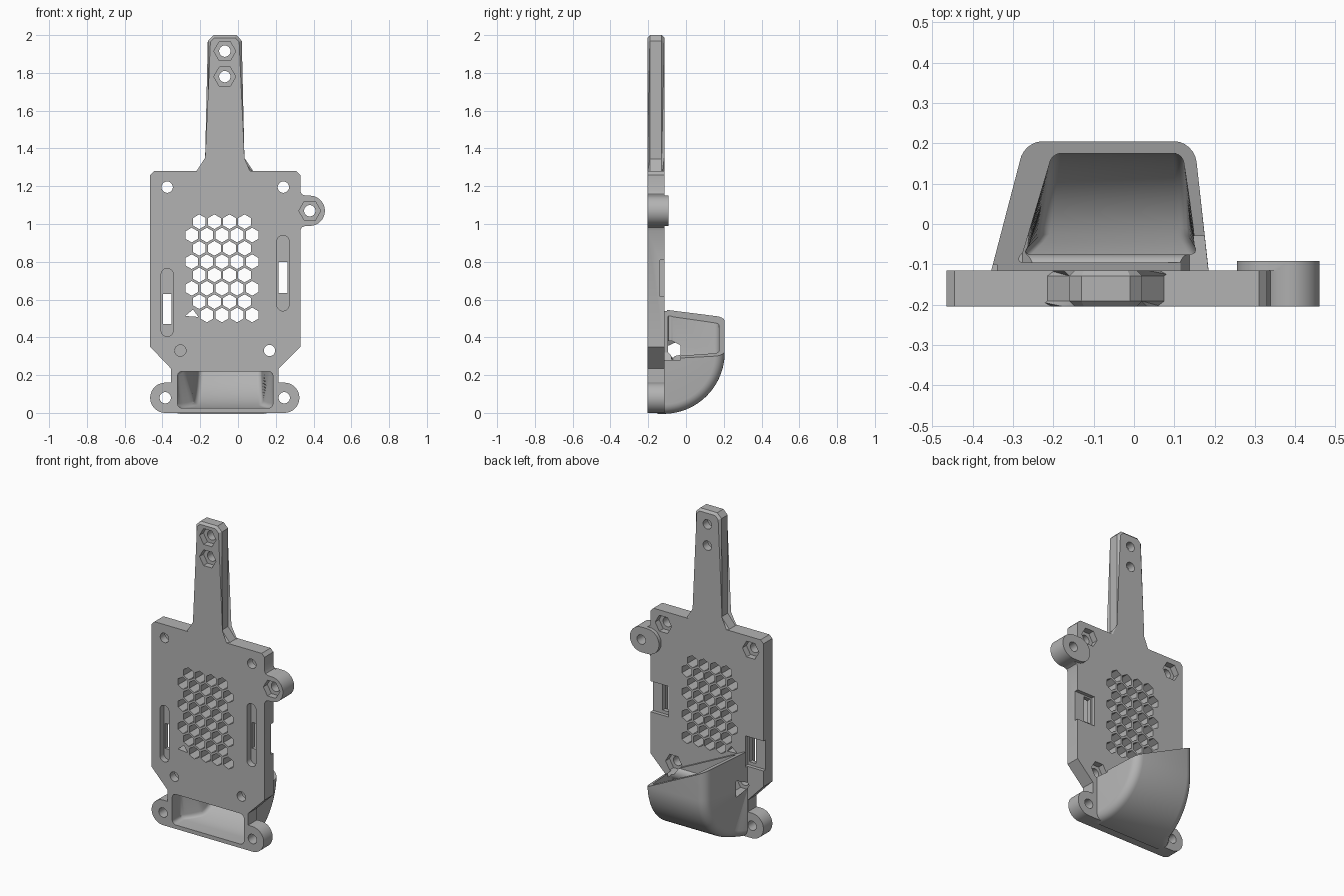
import bpy, bmesh, math
from math import pi, sin, cos

if "Cube" in bpy.data.objects:
    bpy.data.objects.remove(bpy.data.objects["Cube"], do_unlink=True)

FRONT, BACK = -0.205, -0.115

gray = bpy.data.materials.new("light gray plastic")
gray.use_nodes = True
gray.diffuse_color = (0.45, 0.45, 0.45, 1)
gray.node_tree.nodes["Principled BSDF"].inputs["Base Color"].default_value = (0.45, 0.45, 0.45, 1)


def make(name, bm):
    bmesh.ops.recalc_face_normals(bm, faces=bm.faces[:])
    mesh = bpy.data.meshes.new(name)
    bm.to_mesh(mesh)
    bm.free()
    mesh.materials.append(gray)
    ob = bpy.data.objects.new(name, mesh)
    bpy.context.scene.collection.objects.link(ob)
    return ob


def add_prism(bm, pts, y0, y1):
    a = [bm.verts.new((x, y0, z)) for x, z in pts]
    b = [bm.verts.new((x, y1, z)) for x, z in pts]
    n = len(pts)
    faces = [bm.faces.new(a), bm.faces.new(b)]
    for i in range(n):
        bm.faces.new((a[i], a[(i + 1) % n], b[(i + 1) % n], b[i]))
    return faces


def prisms(name, outlines, y0, y1, bevel=0):
    bm = bmesh.new()
    for pts in outlines:
        caps = add_prism(bm, pts, y0, y1)
        if bevel:
            edges = {e for f in caps for e in f.edges}
            bmesh.ops.bevel(bm, geom=list(edges), offset=bevel, segments=1, affect='EDGES')
    return make(name, bm)


def ring(cx, cz, r, n, turn=0):
    return [(cx + r * cos(2 * pi * i / n + turn), cz + r * sin(2 * pi * i / n + turn)) for i in range(n)]


def box(x0, x1, z0, z1):
    return [(x0, z0), (x1, z0), (x1, z1), (x0, z1)]


def capsule(xa, za, xb, zb, r, n=20):
    """Stadium outline from point a to point b."""
    d = math.atan2(zb - za, xb - xa)
    end = [(xb + r * cos(d - pi / 2 + pi * i / n), zb + r * sin(d - pi / 2 + pi * i / n)) for i in range(n + 1)]
    start = [(xa + r * cos(d + pi / 2 + pi * i / n), za + r * sin(d + pi / 2 + pi * i / n)) for i in range(n + 1)]
    return end + start


def combine(target, tool, op):
    mod = target.modifiers.new(op, 'BOOLEAN')
    mod.operation, mod.solver, mod.object = op, 'EXACT', tool
    bpy.context.view_layer.objects.active = target
    bpy.ops.object.modifier_apply(modifier=mod.name)
    bpy.data.objects.remove(tool, do_unlink=True)


def curve(y, pts):
    """Piecewise linear lookup."""
    for (ya, xa), (yb, xb) in zip(pts, pts[1:]):
        if y <= yb:
            t = max(0, (y - ya) / (yb - ya))
            return xa + (xb - xa) * t
    return pts[-1][1]


# Duct sweep: a rounded section turned a quarter about the pivot line
PY, PZ, STEPS = -0.12, 0.32, 24


def sweep(name, left, right, low, high, radius, round_low, lead, rise):
    stations = [(0, -lead, 0)] + [(pi / 2 * i / STEPS, 0, 0) for i in range(STEPS + 1)] + [(pi / 2, 0, rise)]
    bm = bmesh.new()
    rows = []
    for ang, dy, dz in stations:
        lo = low[0] + (low[1] - low[0]) * ang / (pi / 2)
        # corners as side, radial level, start angle
        section = []
        for side, level, a0 in ((1, high, 0), (0, high, 90), (0, lo, 180), (1, lo, 270)):
            inward = 1 if side == 0 else -1
            if level == lo and not round_low:
                section.append((side, 0, lo))
                continue
            down = -1 if level == high else 1
            for k in range(7):
                a = math.radians(a0 + 15 * k)
                section.append((side, inward * radius + radius * cos(a),
                                level + down * radius + radius * sin(a)))
        row = []
        for side, off, r in section:
            y = PY + r * sin(ang) + dy
            x = curve(y, right if side else left) + off
            row.append(bm.verts.new((x, y, PZ - r * cos(ang) + dz)))
        rows.append(row)
    n = len(rows[0])
    for a, b in zip(rows, rows[1:]):
        for i in range(n):
            bm.faces.new((a[i], a[(i + 1) % n], b[(i + 1) % n], b[i]))
    bm.faces.new(rows[0])
    bm.faces.new(rows[-1])
    bmesh.ops.remove_doubles(bm, verts=bm.verts[:], dist=0.0002)
    return make(name, bm)


# Main plate with clipped corners
body = prisms("mounting_plate", [[
    (-0.355, 0.05), (0.215, 0.05), (0.215, 0.235), (0.33, 0.35), (0.33, 1.26), (0.31, 1.28),
    (-0.445, 1.28), (-0.465, 1.26), (-0.465, 0.35), (-0.355, 0.235)]], FRONT, BACK)

# Lower ears, side ear with fillets, and chamfered arm
combine(body, prisms("lower_ears", [capsule(-0.385, 0.08, 0.245, 0.08, 0.08)], FRONT, BACK), 'UNION')
combine(body, prisms("ear_web", [[(0.3, 0.96), (0.33, 0.965), (0.338, 0.982), (0.36, 0.992),
                                  (0.36, 1.148), (0.338, 1.158), (0.33, 1.175), (0.3, 1.18)]],
                     FRONT, BACK), 'UNION')
combine(body, prisms("side_ear", [capsule(0.335, 1.07, 0.38, 1.07, 0.08)], FRONT, -0.092), 'UNION')
combine(body, prisms("arm", [[
    (-0.24, 1.25), (-0.16, 1.345), (-0.16, 1.97), (-0.13, 2), (-0.01, 2),
    (0.02, 1.97), (0.02, 1.345), (0.1, 1.25)]], FRONT, BACK, 0.014), 'UNION')

# Curved air duct with a slanted mouth
duct = sweep("air_duct", [(BACK, -0.355), (-0.045, -0.31), (0.2, -0.277)],
             [(BACK, 0.185), (0.2, 0.15)], (0, 0), 0.325, 0.05, False, 0.03, 0.3)


def slant(x):
    return 0.475 - 0.485 * (x + 0.205)


combine(duct, prisms("mouth_cutter", [[(-0.6, slant(-0.6)), (0.6, slant(0.6)), (0.6, 1), (-0.6, 1)]],
                     -0.4, 0.5), 'DIFFERENCE')
combine(body, duct, 'UNION')
passage = sweep("passage_cutter", [(BACK, -0.32), (-0.03, -0.235), (0.18, -0.205)],
                [(BACK, 0.185), (-0.03, 0.135), (0.18, 0.122)], (0.1, 0.025), 0.295, 0.025, True, 0.15, 0.4)
combine(body, passage, 'DIFFERENCE')

# Honeycomb vent
cells = []
for row in range(8):
    odd = row % 2
    for col in range(4 + odd):
        if row == 7 and col == 0:
            cells.append([(-0.28, 0.513), (-0.21, 0.508), (-0.238, 0.547)])
        else:
            cells.append(ring(-0.205 + 0.08 * col - 0.04 * odd, 1.012 - 0.0705 * row, 0.039, 6, pi / 6))
combine(body, prisms("vent_cutter", cells, -0.3, -0.1), 'DIFFERENCE')

# Screw holes, with nut pockets in front or behind
front_nuts = [(-0.07, 1.915), (-0.07, 1.78), (0.38, 1.07)]
back_nuts = [(-0.375, 1.195), (0.24, 1.195), (-0.305, 0.33), (0.167, 0.33)]
plain = [(-0.385, 0.08), (0.245, 0.08)]
combine(body, prisms("hole_cutter", [ring(x, z, 0.03, 24) for x, z in front_nuts + back_nuts + plain],
                     -0.3, -0.06), 'DIFFERENCE')
combine(body, prisms("front_nut_cutter", [ring(x, z, 0.058, 6) for x, z in front_nuts],
                     -0.3, -0.165), 'DIFFERENCE')
combine(body, prisms("back_nut_cutter", [ring(x, z, 0.058, 6) for x, z in back_nuts],
                     -0.155, -0.03), 'DIFFERENCE')

# Strap slots: rounded front recess, through window, side pocket behind
for x, z0, z1, w0, w1, edge in ((-0.375, 0.405, 0.765, 0.47, 0.63, -0.5),
                                (0.238, 0.54, 0.94, 0.635, 0.8, 0.36)):
    combine(body, prisms("slot_cutter", [capsule(x, z0 + 0.032, x, z1 - 0.032, 0.032)],
                         -0.3, -0.165), 'DIFFERENCE')
    combine(body, prisms("window_cutter", [box(x - 0.023, x + 0.023, w0, w1)], -0.3, -0.1), 'DIFFERENCE')
    inner = x + 0.035 * (1 if x < 0 else -1)
    combine(body, prisms("pocket_cutter", [box(min(inner, edge), max(inner, edge), w0 - 0.02, w1 + 0.01)],
                         -0.138, -0.1), 'DIFFERENCE')

# Smooth the round walls, keep hard edges crisp
bpy.ops.object.select_all(action='DESELECT')
body.select_set(True)
bpy.context.view_layer.objects.active = body
bpy.ops.object.shade_smooth_by_angle(angle=math.radians(28))
